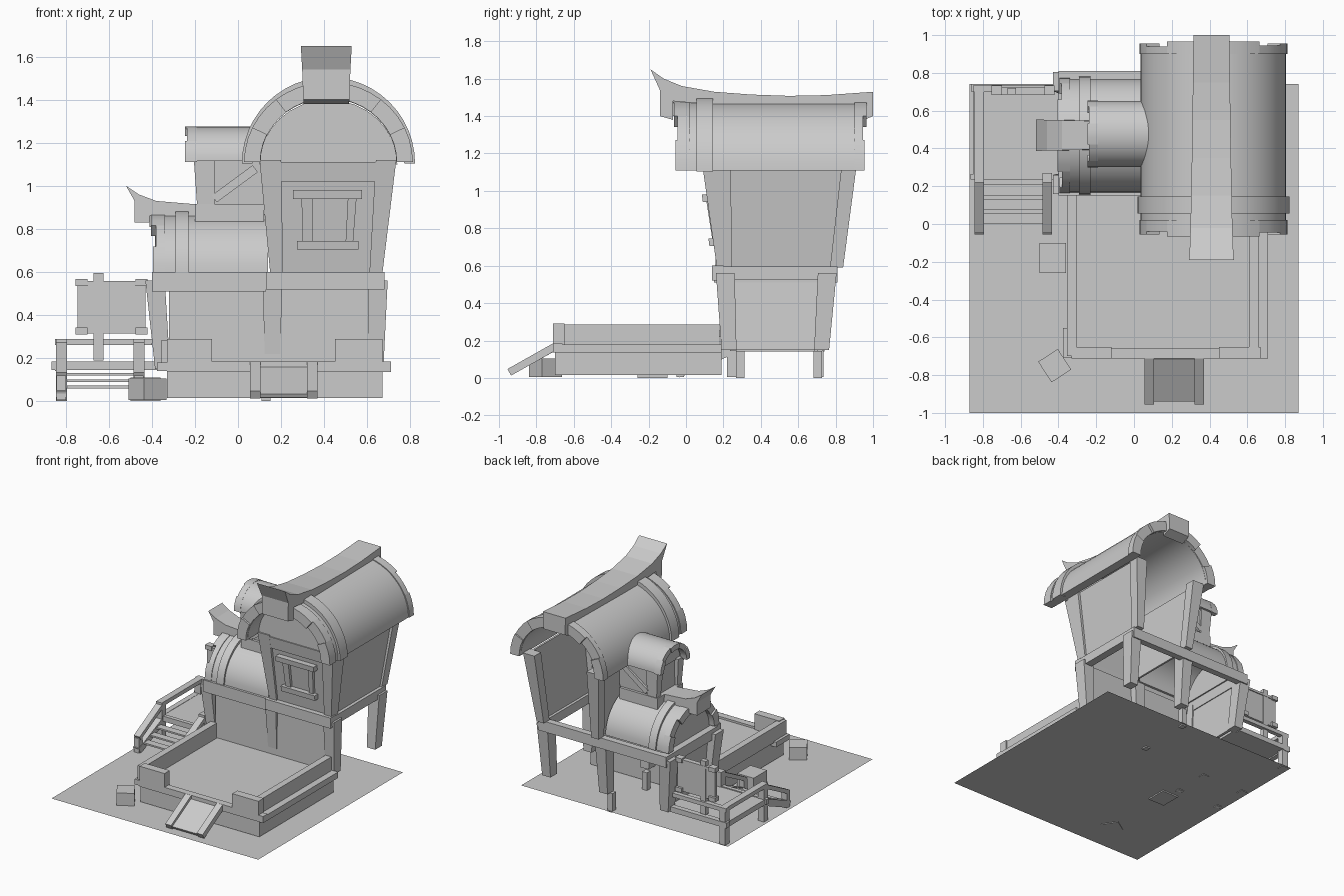
import bpy, bmesh, math
from mathutils import Matrix, Vector

cube = bpy.data.objects.get("Cube")
if cube:
    bpy.data.objects.remove(cube, do_unlink=True)

clay = bpy.data.materials.new("plain_grey")
clay.use_nodes = True
GREY = (0.6, 0.6, 0.6, 1)
clay.diffuse_color = GREY
clay.node_tree.nodes["Principled BSDF"].inputs["Base Color"].default_value = GREY


def build(name, verts, faces, smooth=False):
    mesh = bpy.data.meshes.new(name)
    mesh.from_pydata(verts, [], faces)
    bm = bmesh.new()
    bm.from_mesh(mesh)
    bmesh.ops.recalc_face_normals(bm, faces=bm.faces)
    bm.to_mesh(mesh)
    bm.free()
    if smooth:
        mesh.polygons.foreach_set("use_smooth", [True] * len(mesh.polygons))
        mesh.set_sharp_from_angle(angle=math.radians(30))
    mesh.materials.append(clay)
    ob = bpy.data.objects.new(name, mesh)
    bpy.context.collection.objects.link(ob)
    return ob


def loft(name, a, b, smooth=False):
    """Solid between two matching outlines."""
    n = len(a)
    faces = [tuple(range(n)), tuple(range(n, 2 * n))]
    faces += [(i, (i + 1) % n, n + (i + 1) % n, n + i) for i in range(n)]
    return build(name, list(a) + list(b), faces, smooth)


def taper(name, z0, r0, z1, r1):
    """Block between a low and a high rectangle, each (x0, x1, y0, y1)."""
    ring = lambda r, z: [(r[0], r[2], z), (r[1], r[2], z), (r[1], r[3], z), (r[0], r[3], z)]
    return loft(name, ring(r0, z0), ring(r1, z1))


def box(name, x0, x1, y0, y1, z0, z1):
    return taper(name, z0, (x0, x1, y0, y1), z1, (x0, x1, y0, y1))


def place(axis, along, across, z):
    return (across, along, z) if axis == "y" else (along, across, z)


def arch(name, axis, mid, base, a0, a1, rw, rh, thick, t0=0.0, t1=1.0, segs=24):
    """Curved shell over an axis, covering the part t0..t1 of a half turn."""
    def outline(along):
        pts = []
        for inset in (0, thick):
            arc = []
            for i in range(segs + 1):
                t = math.pi * (t0 + (t1 - t0) * i / segs)
                arc.append(place(axis, along, mid - (rw - inset) * math.cos(t),
                                 base + (rh - inset) * math.sin(t)))
            pts += arc if inset == 0 else arc[::-1]
        return pts
    a, b = outline(a0), outline(a1)
    n, m = len(a), segs + 1
    faces = [(i, (i + 1) % n, n + (i + 1) % n, n + i) for i in range(n)]
    for i in range(segs):
        quad = (i, i + 1, n - 2 - i, n - 1 - i)
        faces += [quad, tuple(n + q for q in quad)]
    return build(name, a + b, faces, True)


def half_disc(name, axis, mid, base, a0, a1, rw, rh):
    ring = lambda al: [place(axis, al, mid - rw * math.cos(math.pi * i / 16),
                             base + rh * math.sin(math.pi * i / 16)) for i in range(17)]
    return loft(name, ring(a0), ring(a1))


def ridge(name, axis, mid, outline, width):
    """Side outline given as (along, z), widened by a rule."""
    side = lambda s: [place(axis, u, mid + s * width(u, z), z) for u, z in outline]
    return loft(name, side(-1), side(1))


def bar(name, p, q, w, h):
    """Square-cut timber between two points."""
    p, q = Vector(p), Vector(q)
    d = (q - p).normalized()
    side = d.cross(Vector((0, 0, 1))).normalized() * w / 2
    up = side.cross(d).normalized() * h / 2
    ring = lambda c: [tuple(c + side * i + up * j) for i, j in ((-1, -1), (1, -1), (1, 1), (-1, 1))]
    return loft(name, ring(p), ring(q))


# Ground sheet
build("ground", [(-.87, -1, .01), (.87, -1, .01), (.87, .74, .01), (-.87, .74, .01)], [(0, 1, 2, 3)])

# Front deck with low walls
box("deck", -.33, .67, -.70, .19, .015, .17)
box("deck_front_trim", -.33, .71, -.712, -.66, .135, .185)
box("deck_left_trim", .65, .71, -.71, .19, .135, .18)
box("deck_right_trim", -.375, -.33, -.71, -.55, .14, .18)
for name, x in (("deck_left_wall", .61), ("deck_right_wall", -.355)):
    box(name, x, x + .05, -.70, .18, .17, .285)
box("deck_front_wall_right", -.33, -.12, -.712, -.65, .17, .29)
box("deck_front_wall_left", .45, .67, -.712, -.65, .17, .29)

# Entrance ramp
bar("ramp_board", (.21, -.71, .15), (.21, -.935, .025), .24, .02)
for x in (.08, .345):
    bar("ramp_rail", (x, -.70, .168), (x, -.945, .03), .05, .04)

# Loose crates
box("crate", -.50, -.36, -.26, -.10, .0, .11)
spare = box("turned_crate", -.065, .065, -.062, .062, .005, .105)
spare.data.transform(Matrix.Translation((-.42, -.75, 0)) @ Matrix.Rotation(math.radians(-57), 4, "Z"))

# Ground floor: hanging posts, walls, ring beam
for x, lean in ((-.35, -.035), (.16, 0), (.64, .01)):
    for y, dy in ((.23, -.02), (.725, .03)):
        taper("lower_post", .15, (x - .035, x + .035, y - .04, y + .04),
              .56, (x - .045 + lean, x + .045 + lean, y - .05 + dy, y + .05 + dy))
box("lower_front_wall", -.32, .65, .185, .21, .17, .56)
taper("lower_side_wall", .15, (-.34, -.32, .22, .74), .56, (-.37, -.35, .22, .76))
box("front_beam_right", -.40, .13, .15, .20, .51, .60)
box("front_beam_left", .13, .68, .14, .20, .52, .60)
box("back_beam", -.40, .68, .76, .81, .51, .59)
box("right_beam", -.40, -.34, .15, .81, .51, .59)
box("left_beam", .62, .68, .15, .81, .525, .595)
for y in (.29, .705):
    box("ground_stub", .11, .15, y - .022, y + .022, .0, .145)

# Tower storey, flaring upward
taper("tower_front_wall", .59, (.17, .65, .18, .20), 1.12, (.13, .71, .11, .13))
taper("tower_left_wall", .59, (.64, .655, .18, .81), 1.12, (.70, .715, .11, .88))
taper("tower_right_wall", .59, (.165, .18, .18, .81), 1.12, (.125, .14, .11, .88))
for x0, x1, u0, u1 in ((.15, .21, .10, .20), (.61, .67, .64, .735)):
    taper("tower_front_post", .59, (x0, x1, .165, .245), 1.12, (u0, u1, .09, .24))
    taper("tower_back_post", .59, (x0, x1, .77, .84), 1.12, (u0, u1, .83, .91))
taper("tower_top_beam", 1.02, (.19, .65, .105, .13), 1.11, (.19, .65, .092, .12))

# Tower window
taper("window_sill", .705, (.275, .56, .125, .17), .745, (.275, .56, .12, .165))
taper("window_lintel", .94, (.255, .575, .09, .14), .98, (.255, .575, .085, .135))
taper("window_jamb_right", .745, (.30, .345, .14, .17), .94, (.295, .345, .11, .14))
taper("window_jamb_left", .745, (.50, .535, .14, .17), .94, (.51, .55, .11, .14))

# Tower roof: shell, uneven edge blocks, trim hoop, gable, curved ridge
arch("tower_roof", "y", .42, 1.11, -.035, .935, .385, .365, .07)
steps = (.02, .005, .03, .035, .03, .01, .02)
for i, s in enumerate(steps):
    span = dict(t0=i / 7, t1=(i + 1) / 7, segs=3)
    arch("roof_front_edge", "y", .42, 1.11, -.035 - s, .02, .392, .372, .075, **span)
    arch("roof_back_edge", "y", .42, 1.11, .90, .935 + s, .392, .372, .075, **span)
arch("tower_roof_hoop", "y", .42, 1.105, .055, .145, .402, .40, .05)
half_disc("tower_gable", "y", .42, 1.10, .10, .125, .32, .30)
ridge("tower_ridge", "y", .41,
      [(-.19, 1.65), (-.12, 1.60), (-.02, 1.56), (.15, 1.53), (.35, 1.515), (.55, 1.508),
       (.75, 1.512), (1, 1.53), (1, 1.40), (.93, 1.37), (.93, 1.46), (.55, 1.455),
       (.15, 1.46), (-.07, 1.48), (-.07, 1.38), (-.14, 1.40), (-.14, 1.54)],
      lambda u, z: .108 - .014 * u + .05 * max(0, z - 1.5) - .03 * max(0, 1.5 - z))

# Side wing roof
arch("wing_roof", "x", .468, .60, -.375, .14, .30, .27, .05)
for i, s in enumerate(steps):
    arch("wing_edge", "x", .468, .60, -.375 - s, -.34, .305, .275, .06, i / 7, (i + 1) / 7, 3)
arch("wing_hoop", "x", .468, .60, -.29, -.23, .312, .29, .04)
half_disc("wing_gable", "x", .468, .59, -.35, -.33, .25, .22)
ridge("wing_ridge", "x", .47,
      [(-.52, 1.0), (-.46, .96), (-.38, .93), (-.20, .915), (.10, .91), (.10, .84),
       (-.41, .86), (-.41, .83), (-.48, .83), (-.48, .93)],
      lambda u, z: .075 - .025 * min(0, u + .2))

# Dormer on the wing
box("dormer_base", -.20, .12, .32, .63, .83, .915)
taper("dormer_body", .91, (-.17, .13, .34, .61), 1.12, (-.17, .13, .33, .62))
for y in (.32, .57):
    taper("dormer_post", .91, (-.19, -.11, y + .005, y + .055), 1.12, (-.205, -.11, y - .005, y + .065))
for y in (.328, .622):
    bar("dormer_brace", (-.11, y, .94), (.08, y, 1.08), .02, .04)
arch("dormer_roof", "x", .477, 1.115, -.22, .10, .175, .16, .03)
for i in range(5):
    arch("dormer_edge", "x", .477, 1.11, -.245 + .008 * (i % 2), -.19, .178, .167, .04, i / 5, (i + 1) / 5, 3)
half_disc("dormer_gable", "x", .477, 1.11, -.18, -.16, .15, .135)

# Side landing and railing
box("landing", -.83, -.36, .24, .71, .15, .178)
box("landing_front_beam", -.865, -.33, .235, .265, .145, .185)
box("landing_side_beam", -.85, -.81, .24, .74, .14, .18)
box("landing_back_beam", -.86, -.38, .70, .74, .145, .185)
for x, y in ((-.845, .22), (-.845, .685), (-.485, .22)):
    box("rail_post", x, x + .05, y, y + .05, .005, .29)
box("side_rail", -.845, -.795, .25, .72, .26, .29)
box("back_rail", -.85, -.40, .70, .735, .26, .29)

# Side stairs
for x in (-.82, -.46):
    bar("stair_stringer", (x, .245, .15), (x, -.045, .025), .05, .05)
    bar("stair_rail", (x, .245, .27), (x, -.04, .12), .05, .03)
    box("stair_foot", x - .022, x + .022, -.05, -.01, .005, .12)
for i in range(3):
    y = .03 + .075 * i
    box("stair_tread", -.80, -.48, y - .028, y + .028, .06 + .03 * i, .072 + .03 * i)

# Notice board
box("board_post", -.67, -.625, .685, .72, .19, .595)
box("board_panel", -.745, -.43, .69, .715, .315, .555)
for z in (.31, .535):
    for x in (-.755, -.475):
        box("board_corner", x, x + .055, .682, .732, z, z + .033)
box("board_top_rail", -.73, -.44, .685, .722, .54, .558)
